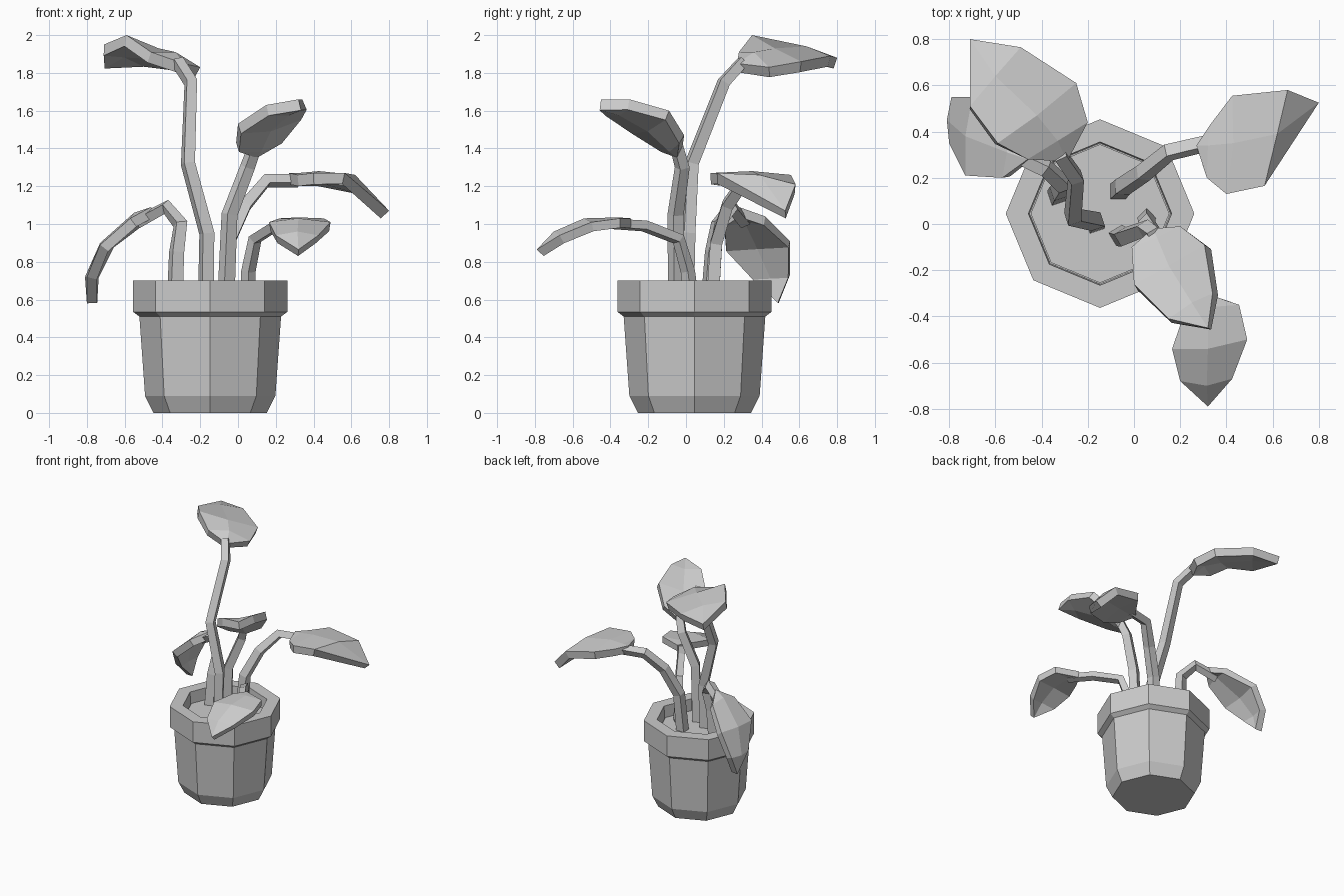
import bpy, bmesh, math
from mathutils import Vector

CX, CY = -0.147, 0.045


def add_mesh(name, bm):
    me = bpy.data.meshes.new(name)
    bm.to_mesh(me)
    bm.free()
    ob = bpy.data.objects.new(name, me)
    bpy.context.collection.objects.link(ob)
    return ob


def lathe(name, profile, sides=8):
    """Solid of revolution; first and last rings are capped."""
    bm = bmesh.new()
    rings = []
    for r, z in profile:
        rings.append([bm.verts.new((CX + r * math.cos(2 * math.pi * i / sides),
                                    CY + r * math.sin(2 * math.pi * i / sides), z))
                      for i in range(sides)])
    for a, b in zip(rings, rings[1:]):
        for i in range(sides):
            j = (i + 1) % sides
            bm.faces.new((a[i], a[j], b[j], b[i]))
    bm.faces.new(rings[0][::-1])
    bm.faces.new(rings[-1])
    bmesh.ops.recalc_face_normals(bm, faces=bm.faces[:])
    return add_mesh(name, bm)


def stem(name, path, radius=0.047):
    """Four-sided bent stalk."""
    cu = bpy.data.curves.new(name, 'CURVE')
    cu.dimensions = '3D'
    cu.bevel_depth = radius
    cu.bevel_resolution = 0
    cu.use_fill_caps = True
    sp = cu.splines.new('POLY')
    sp.points.add(len(path) - 1)
    for i, (p, co) in enumerate(zip(sp.points, path)):
        p.co = (*co, 1)
        p.radius = 1.0 - 0.2 * i / (len(path) - 1)
    ob = bpy.data.objects.new(name, cu)
    bpy.context.collection.objects.link(ob)
    bpy.ops.object.select_all(action='DESELECT')
    ob.select_set(True)
    bpy.context.view_layer.objects.active = ob
    bpy.ops.object.convert(target='MESH')
    for f in bpy.context.object.data.polygons:
        f.use_smooth = False


def leaf(name, base, rows, tip, thickness=0.06):
    """Thick faceted blade: each row is left edge, midrib, right edge."""
    bm = bmesh.new()
    b, t = bm.verts.new(base), bm.verts.new(tip)
    vs = [[bm.verts.new(p) for p in row] for row in rows]
    for k in range(2):
        bm.faces.new((b, vs[0][k + 1], vs[0][k]))
        for r, s in zip(vs, vs[1:]):
            bm.faces.new((r[k], r[k + 1], s[k + 1], s[k]))
        bm.faces.new((vs[-1][k], vs[-1][k + 1], t))
    bm.normal_update()
    if sum((f.normal * f.calc_area() for f in bm.faces), Vector()).z < 0:
        bmesh.ops.reverse_faces(bm, faces=bm.faces[:])
    ob = add_mesh(name, bm)
    m = ob.modifiers.new("thickness", 'SOLIDIFY')
    m.thickness = thickness
    m.offset = -1


# Pot with stepped rim, and soil inside
lathe("pot", [(0.30, 0), (0.345, 0.09), (0.375, 0.51), (0.408, 0.535), (0.408, 0.70),
              (0.31, 0.70), (0.305, 0.59)])
lathe("soil", [(0.30, 0.56), (0.30, 0.61)])

# Tall plant, leaning back left
stem("tall_stem", [(-0.17, 0, 0.58), (-0.165, 0.01, 0.95), (-0.265, 0.03, 1.32),
                   (-0.25, 0.2, 1.75), (-0.32, 0.30, 1.86)])
leaf("tall_leaf", (-0.29, 0.27, 1.85),
     [[(-0.46, 0.28, 1.91), (-0.33, 0.36, 1.91), (-0.20, 0.44, 1.83)],
      [(-0.59, 0.35, 2.0), (-0.42, 0.47, 1.93), (-0.25, 0.61, 1.86)],
      [(-0.71, 0.51, 1.95), (-0.60, 0.64, 1.94), (-0.49, 0.765, 1.89)]],
     (-0.71, 0.80, 1.88))

# Plant arching out to the right
stem("right_stem", [(-0.07, 0.14, 0.58), (-0.05, 0.16, 0.9), (0.04, 0.22, 1.1),
                    (0.15, 0.31, 1.23), (0.32, 0.35, 1.23)])
leaf("right_leaf", (0.27, 0.34, 1.27),
     [[(0.315, 0.20, 1.26), (0.32, 0.34, 1.27), (0.33, 0.43, 1.26)],
      [(0.40, 0.13, 1.27), (0.43, 0.35, 1.28), (0.425, 0.555, 1.26)],
      [(0.565, 0.165, 1.27), (0.62, 0.39, 1.26), (0.665, 0.58, 1.21)]],
     (0.80, 0.525, 1.07))

# Upright plant with the leaf rising towards the front
stem("centre_stem", [(-0.065, -0.05, 0.58), (-0.045, -0.055, 1.05),
                     (0.05, -0.02, 1.3), (0.09, -0.05, 1.41)])
leaf("centre_leaf", (0.08, -0.02, 1.40),
     [[(-0.01, -0.10, 1.43), (0.10, -0.06, 1.43), (0.20, -0.01, 1.47)],
      [(0.0, -0.26, 1.53), (0.15, -0.18, 1.54), (0.305, -0.09, 1.60)],
      [(0.15, -0.41, 1.63), (0.25, -0.34, 1.63), (0.34, -0.30, 1.66)]],
     (0.32, -0.45, 1.66))

# Low plant reaching to the front
stem("front_stem", [(0.055, 0.03, 0.58), (0.055, 0.01, 0.75), (0.09, -0.04, 0.92),
                    (0.20, -0.22, 0.99), (0.31, -0.38, 1.0)], 0.04)
leaf("front_leaf", (0.28, -0.29, 1.03),
     [[(0.22, -0.38, 1.03), (0.32, -0.36, 1.035), (0.455, -0.35, 1.03)],
      [(0.165, -0.54, 1.01), (0.32, -0.54, 1.03), (0.49, -0.50, 1.01)],
      [(0.20, -0.68, 0.94), (0.315, -0.70, 0.96), (0.425, -0.67, 0.94)]],
     (0.32, -0.79, 0.865), 0.05)

# Drooping plant on the left
stem("left_stem", [(-0.335, 0.12, 0.58), (-0.325, 0.14, 0.85), (-0.305, 0.17, 1.0),
                   (-0.38, 0.24, 1.09), (-0.53, 0.31, 1.01)])
leaf("left_leaf", (-0.46, 0.28, 1.09),
     [[(-0.57, 0.20, 1.03), (-0.55, 0.31, 1.06), (-0.53, 0.42, 1.04)],
      [(-0.73, 0.21, 0.89), (-0.73, 0.38, 0.90), (-0.70, 0.55, 0.91)],
      [(-0.80, 0.35, 0.72), (-0.81, 0.45, 0.72), (-0.79, 0.55, 0.73)]],
     (-0.80, 0.49, 0.58), 0.055)
